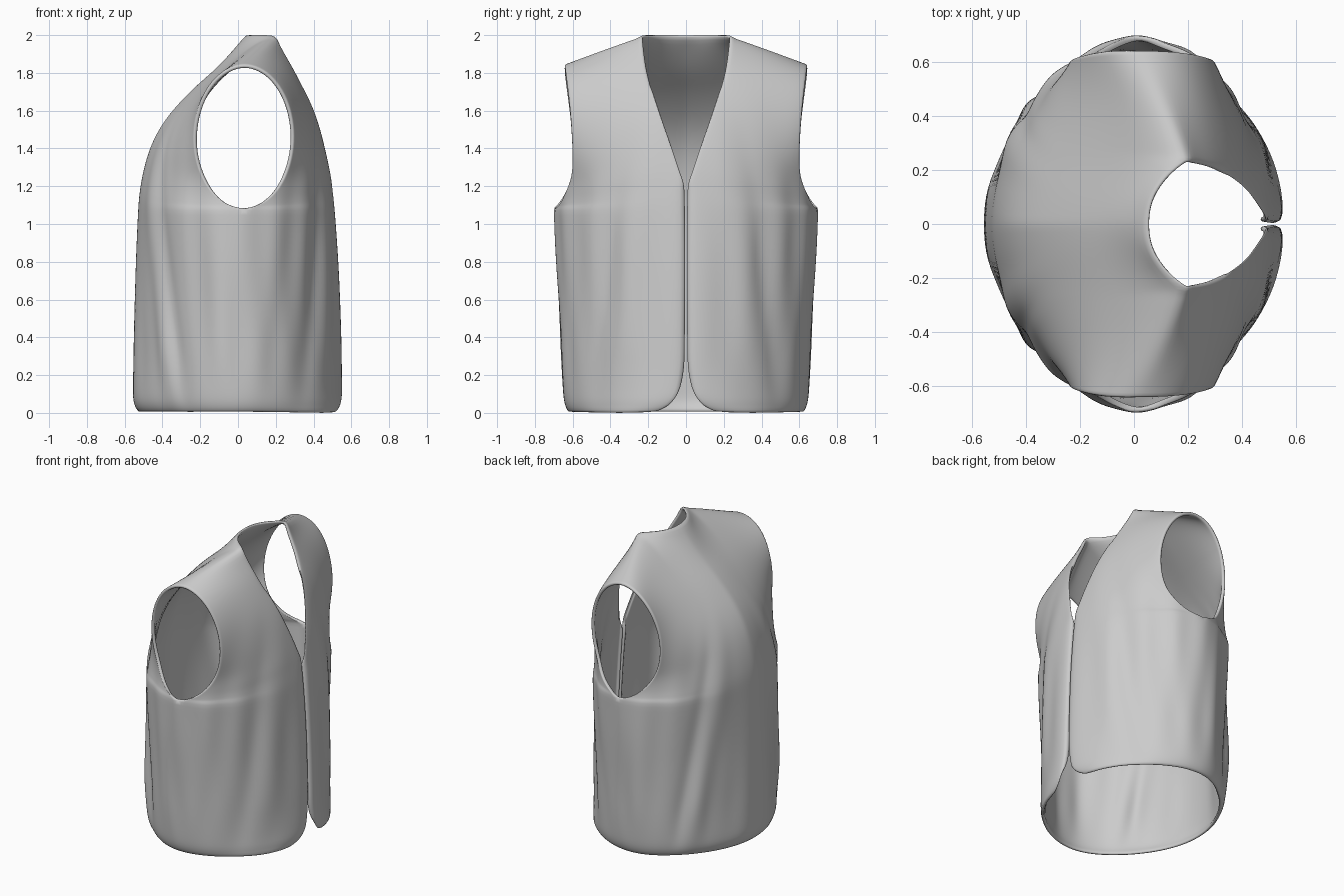
import bpy, bmesh
from math import sin, cos, pi, sqrt, exp, atan2

if "Cube" in bpy.data.objects:
    bpy.data.objects.remove(bpy.data.objects["Cube"])


def curve(table):
    """Smooth interpolation through (key, value) pairs."""
    def tangent(i):
        a, b = table[max(i - 1, 0)], table[min(i + 1, len(table) - 1)]
        return (b[1] - a[1]) / (b[0] - a[0])

    def f(k):
        k = min(max(k, table[0][0]), table[-1][0])
        i = 0
        while i < len(table) - 2 and k > table[i + 1][0]:
            i += 1
        (k0, v0), (k1, v1) = table[i], table[i + 1]
        h = k1 - k0
        t = (k - k0) / h
        return (v0 * (2*t**3 - 3*t*t + 1) + tangent(i) * h * (t**3 - 2*t*t + t)
                + v1 * (3*t*t - 2*t**3) + tangent(i + 1) * h * (t**3 - t*t))
    return f


# Profiles by height: front and back centre lines, side seam, armhole edge, front opening
front_x = curve([(0, .525), (.05, .55), (.2, .553), (.6, .543), (.9, .528), (1.2, .502),
                 (1.4, .463), (1.6, .403), (1.8, .308), (1.93, .235), (2.01, .2)])
back_x = curve([(0, -.525), (.05, -.553), (.2, -.555), (.6, -.547), (1, -.533), (1.2, -.517),
                (1.4, -.467), (1.55, -.387), (1.7, -.255), (1.84, -.1), (2.01, .05)])
side_y = curve([(0, .622), (.05, .645), (.2, .66), (.5, .673), (.8, .688), (1.08, .696)])
arm_y = curve([(1.08, .696), (1.15, .65), (1.25, .612), (1.4, .605), (1.6, .617), (1.84, .645)])
open_y = curve([(0, .17), (.03, .1), (.06, .07), (.1, .04), (.16, .02), (.25, .007),
                (1.2, .007), (1.27, .03), (1.4, .073), (1.6, .142), (1.8, .205), (2.01, .24)])

UNDERARM, TIP, NECK = 1.085, (.03, .645, 1.845), (.2, .24, 2.008)
LOW = [0, .03, .06, .1, .16, .25] + [.25 + (UNDERARM - .25) * i / 12 for i in range(1, 13)]
ROWS = [(z, 0) for z in LOW] + [(None, i / 20) for i in range(1, 21)]
SEAM, NECKLINE = 20, 9
un = NECK[1] / TIP[1]


def ease(v, lo, hi):
    v = max(0, min(1, (v - lo) / (hi - lo)))
    return v * v * (3 - 2 * v)


def crease(a, z, a0, slope, width):
    return exp(-((a - a0 - slope * (z - .7)) / width) ** 2)


def folds(x, y, z):
    """Soft drapery folds, fading toward hem and shoulder."""
    a = atan2(y / .69, x / .54)
    fade = ease(z, -.05, .4) * (1 - ease(z, .8, 1.75))
    d = .006 * sin(11 * a + 2.2 * z) + .004 * sin(19 * a - 3 * z + 1)
    d += .014 * crease(a, z, .45, -.2, .1) - .022 * crease(a, z, .68, -.2, .08)
    d += .012 * crease(a, z, .88, -.2, .09) - .012 * crease(a, z, 1.1, -.25, .1)
    d += .02 * crease(a, z, 2.55, .3, .09) - .024 * crease(a, z, 2.37, .3, .07)
    d -= .018 * crease(a, z, 2.82, .05, .12)
    hang = .045 * sin(2 * a) ** 2 * (1 - ease(z, .6, 1.4))
    return 1 + d * fade * 1.4 * min(1, abs(sin(a)) * 4) - hang


def point(row, u, front):
    z, t = row
    if z is None:
        phi = pi * (t - .5)
        z = UNDERARM + (NECK[2] - UNDERARM) * t
        oz = (UNDERARM + TIP[2]) / 2 + (TIP[2] - UNDERARM) / 2 * sin(phi)
        ox = .03 + (.265 if front else -.265) * cos(phi)
        oy, c, width = arm_y(oz), .03, .696
    else:
        c = ox = .03 * z / UNDERARM
        oz, oy = z, side_y(z)
        width = oy
    ix, iy = (front_x(z), open_y(z)) if front else (back_x(z), 0)
    s = sin(u * pi / 2) * (1 - t) + u * t

    # elliptical cross-section, bent to the armhole edge, flattening toward the shoulder
    def ellipse(v):
        return c + (ix - c) * sqrt(max(0, 1 - (v * oy / width) ** 2))
    x = ellipse(s) + (ox - ellipse(1)) * s ** 4
    x += (ix + (ox - ix) * s - x) * t ** 3
    y, pz = iy + (oy - iy) * s, z + (oz - z) * s
    if not front and t > .4:
        # pull the back panel onto the neckline and shoulder seam
        w, sharp = ((t - .4) / .6) ** 2, t ** 14
        if u <= un:
            r = u / un
            tx, tz = .05 + .15 * r ** 2.6, NECK[2]
            bump = sin(pi / 2 * r) ** 2
        else:
            r = (u - un) / (1 - un)
            tx, tz = (NECK[i] + (TIP[i] - NECK[i]) * r for i in (0, 2))
            bump = cos(pi / 2 * r)
        gx, gz = .05 + (TIP[0] - .05) * u, NECK[2] + (TIP[2] - NECK[2]) * u
        x += w * ((tx - gx) * sharp + .13 * bump * (1 - sharp))
        pz += w * ((tz - gz) * sharp + .075 * bump * (1 - sharp))
    k = folds(x, y, pz)
    return x * k, y * k, pz


def add_grid(bm, rows):
    grid = [[bm.verts.new(p) for p in r] for r in rows]
    for a, b in zip(grid, grid[1:]):
        for i in range(len(a) - 1):
            bm.faces.new((a[i], a[i + 1], b[i + 1], b[i]))


bm = bmesh.new()
# Front panel, with a small turned-in edge along the opening
rows = []
for row in ROWS:
    r = [point(row, i / SEAM, True) for i in range(SEAM + 1)]
    x, y, z = r[0]
    turn = .04 if .1 < z < 1.22 else .012 * (1 - row[1])
    rows.append([(x - turn, y, z)] + r)
add_grid(bm, rows)

# Back panel, its columns meeting the front at the shoulder seam
us = [un * i / NECKLINE for i in range(NECKLINE)] + [un + (1 - un) * i / SEAM for i in range(SEAM + 1)]
add_grid(bm, [[point(row, u, False) for u in us] for row in ROWS])

# Join the seams, soften them and face everything outward
bmesh.ops.remove_doubles(bm, verts=bm.verts, dist=.004)
inner = [v for v in bm.verts if not v.is_boundary]
bmesh.ops.smooth_vert(bm, verts=inner, factor=.4, use_axis_x=True, use_axis_z=True)
bmesh.ops.recalc_face_normals(bm, faces=bm.faces)
bm.normal_update()
if sum(f.normal.x * f.calc_center_median().x + f.normal.y * f.calc_center_median().y
       for f in bm.faces) < 0:
    bmesh.ops.reverse_faces(bm, faces=bm.faces)
for f in bm.faces:
    f.smooth = True

mesh = bpy.data.meshes.new("vest")
bm.to_mesh(mesh)
bm.free()
vest = bpy.data.objects.new("vest", mesh)
bpy.context.collection.objects.link(vest)

# Mirror the half, give the cloth thickness and round its edges
mirror = vest.modifiers.new("mirror", 'MIRROR')
mirror.use_axis = (False, True, False)
mirror.merge_threshold = .003
solid = vest.modifiers.new("cloth", 'SOLIDIFY')
solid.thickness, solid.offset = .022, -1
sub = vest.modifiers.new("smooth", 'SUBSURF')
sub.levels = sub.render_levels = 1
